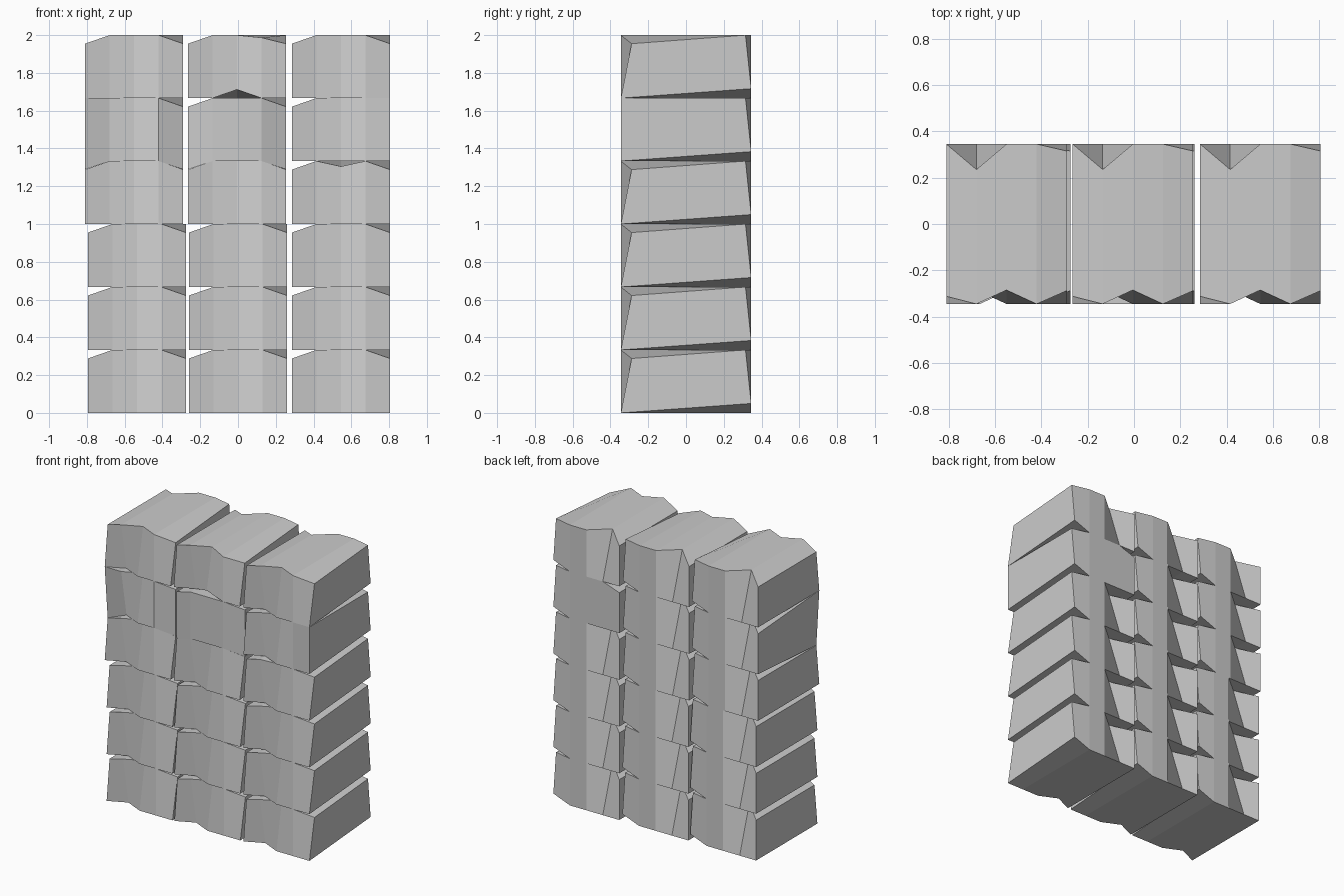
import bpy

if "Cube" in bpy.data.objects:
    bpy.data.objects.remove(bpy.data.objects["Cube"])

XS = (-0.26, -0.13, 0.0, 0.13, 0.26)
H = 0.3333
# (y, z) at each of the five stations across a brick, for its four long edges
BASE = {
    "bf": [(-.345, 0), (-.285, 0), (-.345, 0), (-.345, 0), (-.345, 0)],
    "tf": [(-.312, .288), (-.345, H), (-.285, H), (-.345, H), (-.288, .288)],
    "tb": [(.345, .288), (.235, H), (.345, H), (.345, H), (.315, H)],
    "bb": [(.345, 0), (.345, 0), (.345, 0), (.345, 0), (.345, .05)],
}

# chipped or filled corners of individual bricks: (row, column) -> edge, station, (y, z)
CHIPS = {
    (3, 2): [("tf", 2, (-.285, .305))],
    (4, 0): [("tf", 0, (-.345, H)), ("bf", 0, (-.312, -.044)),
             ("bf", 4, (-.29, -.044))],
    (4, 1): [("bf", 0, (-.312, -.044)), ("bf", 4, (-.288, -.044)),
             ("bf", 1, (-.345, 0)), ("tf", 2, (-.345, H))],
    (4, 2): [("tf", 4, (-.345, H)), ("tb", 1, (.345, H))],
    (5, 1): [("bf", 2, (-.345, .045)), ("tf", 3, (-.345, .32))],
}


def brick(name, x, z, chips):
    edges = {k: list(v) for k, v in BASE.items()}
    for edge, i, p in chips:
        edges[edge][i] = p
    verts = []
    for i, sx in enumerate(XS):
        for k in ("bf", "tf", "tb", "bb"):
            py, pz = edges[k][i]
            verts.append((x + sx, py, z + pz))
    faces = [(0, 1, 2, 3), (19, 18, 17, 16)]
    for i in range(4):
        a, b = i * 4, i * 4 + 4
        for j in range(4):
            k = (j + 1) % 4
            faces.append((a + j, b + j, b + k, a + k))
    # orientation: end caps and side strips all face outwards
    faces = [faces[0][::-1], faces[1][::-1]] + faces[2:]
    me = bpy.data.meshes.new(name)
    me.from_pydata(verts, [], faces)
    me.update()
    ob = bpy.data.objects.new(name, me)
    bpy.context.collection.objects.link(ob)
    return ob


# six courses of three bricks, the upper half shifted slightly left
for row in range(6):
    centres = (-.535, 0, .545) if row < 3 else (-.55, -.005, .545)
    for col, cx in enumerate(centres):
        brick(f"brick_row{row + 1}_col{col + 1}", cx, row * H,
              CHIPS.get((row, col), []))

# make every brick's normals consistent
import bmesh
for ob in bpy.context.collection.objects:
    bm = bmesh.new()
    bm.from_mesh(ob.data)
    bmesh.ops.recalc_face_normals(bm, faces=bm.faces)
    bm.to_mesh(ob.data)
    bm.free()
